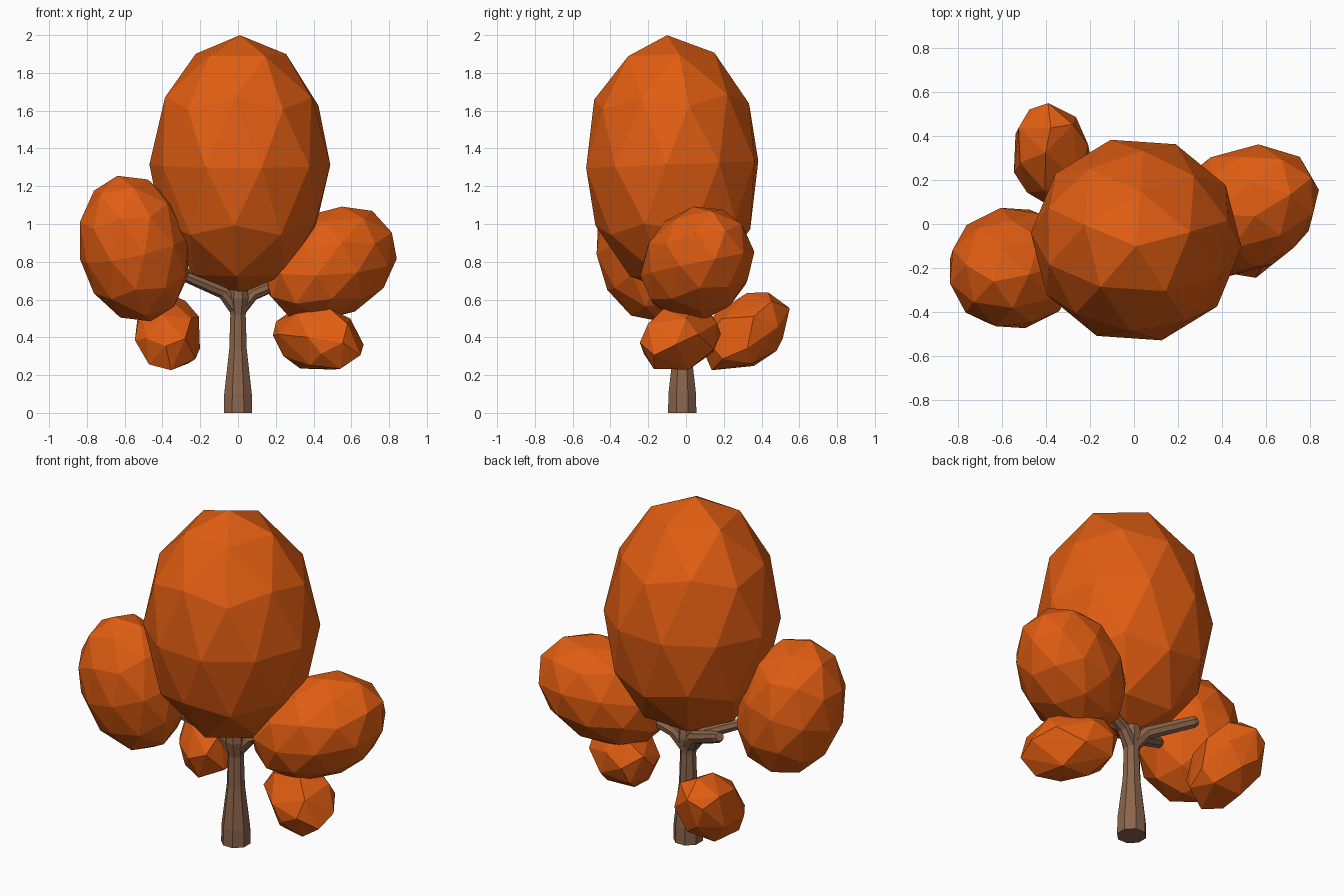
import bpy, bmesh, math
from mathutils import Vector, Euler, Matrix

if "Cube" in bpy.data.objects:
    bpy.data.objects.remove(bpy.data.objects["Cube"])


def material(name, rgb):
    m = bpy.data.materials.new(name)
    m.diffuse_color = (*rgb, 1)
    m.use_nodes = True
    m.node_tree.nodes["Principled BSDF"].inputs["Base Color"].default_value = m.diffuse_color
    return m


LEAF = material("autumn_leaf", (0.75, 0.11, 0.006))
BARK = material("bark", (0.26, 0.13, 0.07))


def add_object(name, bm, mat):
    mesh = bpy.data.meshes.new(name)
    bmesh.ops.recalc_face_normals(bm, faces=bm.faces)
    bm.to_mesh(mesh)
    bm.free()
    mesh.materials.append(mat)
    ob = bpy.data.objects.new(name, mesh)
    bpy.context.collection.objects.link(ob)
    return ob


def foliage(name, center, radii, axis, spin=0, ratio=1.0):
    """Faceted ellipsoid whose long (local z) side points along axis."""
    bm = bmesh.new()
    bmesh.ops.create_icosphere(bm, subdivisions=2, radius=1)
    turn = Vector((0, 0, 1)).rotation_difference(Vector(axis)).to_matrix().to_4x4()
    m = (Matrix.Translation(center) @ turn @ Matrix.Diagonal((*radii, 1))
         @ Matrix.Rotation(math.radians(spin), 4, 'Z'))
    bm.transform(m)
    ob = add_object(name, bm, LEAF)
    if ratio < 1:
        ob.modifiers.new("coarser", 'DECIMATE').ratio = ratio
    return ob


def limb(name, points, sides=8):
    """Tube through (x, y, z, radius) points, rings square to the path."""
    bm = bmesh.new()
    pos = [Vector(p[:3]) for p in points]
    rings = []
    for i, p in enumerate(points):
        d = pos[min(i + 1, len(pos) - 1)] - pos[max(i - 1, 0)]
        q = Vector((0, 0, 1)).rotation_difference(d)
        ring = []
        for k in range(sides):
            a = 2 * math.pi * (k + 0.5) / sides
            ring.append(bm.verts.new(pos[i] + q @ Vector((p[3] * math.cos(a), p[3] * math.sin(a), 0))))
        rings.append(ring)
    for a, b in zip(rings, rings[1:]):
        for k in range(sides):
            n = (k + 1) % sides
            bm.faces.new((a[k], a[n], b[n], b[k]))
    bm.faces.new(rings[0][::-1])
    bm.faces.new(rings[-1])
    return add_object(name, bm, BARK)


# Foliage clumps
foliage("crown_foliage", (0.01, -0.073, 1.315), (0.48, 0.47, 0.685), (0, -0.04, 1), 14)
foliage("left_foliage", (-0.55, -0.2, 0.87), (0.295, 0.28, 0.40), (-0.23, -0.16, 1), 10)
foliage("right_foliage", (0.49, 0.06, 0.79), (0.285, 0.285, 0.39), (0.8, 0.38, 0.44), 0)
foliage("low_left_foliage", (-0.375, 0.315, 0.425), (0.18, 0.18, 0.265), (-0.12, 0.76, 0.6), 0, 0.55)
foliage("low_right_foliage", (0.425, -0.03, 0.395), (0.175, 0.18, 0.275), (0.77, -0.6, -0.2), 0, 0.55)

# Trunk with flared foot, widening into the fork
limb("trunk", [(0, -0.02, 0, 0.081), (0, -0.02, 0.1, 0.079), (0, -0.02, 0.34, 0.05),
               (0, -0.02, 0.52, 0.044), (0, -0.025, 0.61, 0.06), (0, -0.03, 0.7, 0.05)])
# Branches reaching to the side clumps, and one bare branch
limb("left_branch", [(0, -0.02, 0.54, 0.042), (-0.08, -0.05, 0.64, 0.036), (-0.32, -0.14, 0.74, 0.028)])
limb("right_branch", [(0, -0.02, 0.54, 0.042), (0.08, 0.0, 0.63, 0.036), (0.32, 0.05, 0.73, 0.028)])
limb("bare_branch", [(0, -0.02, 0.55, 0.042), (-0.07, 0.02, 0.64, 0.038),
                     (-0.3, 0.13, 0.745, 0.034), (-0.32, 0.14, 0.755, 0.024)])
